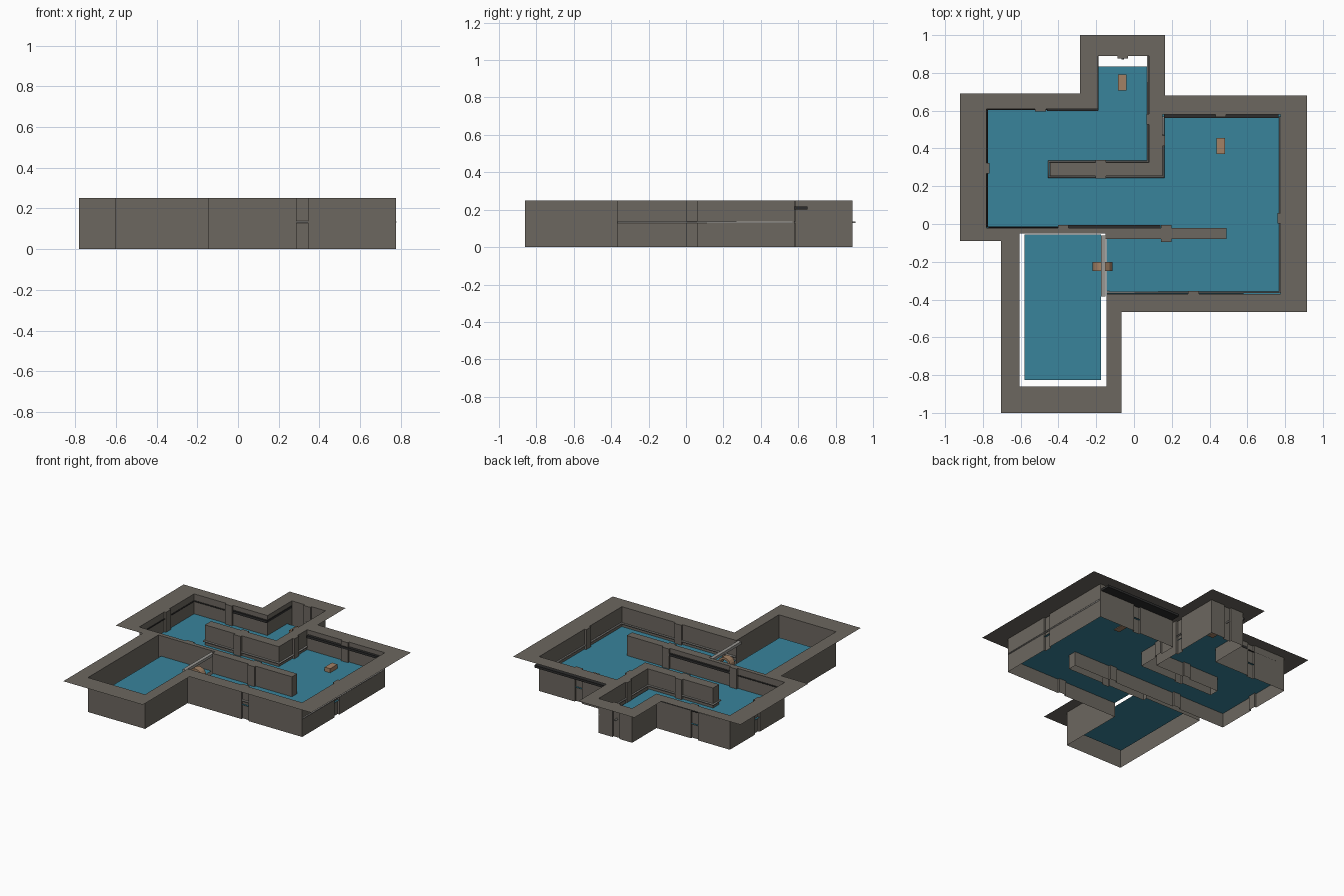
import bpy, bmesh, math
from mathutils import Vector

if "Cube" in bpy.data.objects:
    bpy.data.objects.remove(bpy.data.objects["Cube"])

H, WATER = 0.25, 0.105


def mat(name, rgb):
    m = bpy.data.materials.new(name)
    m.diffuse_color = (*rgb, 1)
    m.use_nodes = True
    m.node_tree.nodes["Principled BSDF"].inputs["Base Color"].default_value = m.diffuse_color
    return m


STONE = mat("stone", (0.15, 0.135, 0.115))
TEAL = mat("water", (0.04, 0.23, 0.33))
WOOD = mat("wood", (0.36, 0.22, 0.13))
DARK = mat("dark_metal", (0.025, 0.025, 0.025))
LIGHT = mat("light_metal", (0.32, 0.31, 0.29))


def finish(name, bm, m):
    me = bpy.data.meshes.new(name)
    bm.to_mesh(me)
    bm.free()
    me.materials.append(m)
    ob = bpy.data.objects.new(name, me)
    bpy.context.collection.objects.link(ob)
    return ob


def fill(name, loops, z, m):
    """Flat sheet bounded by one or more closed outlines."""
    bm = bmesh.new()
    for pts in loops:
        vs = [bm.verts.new((x, y, z)) for x, y in pts]
        for i in range(len(vs)):
            bm.edges.new((vs[i - 1], vs[i]))
    bmesh.ops.triangle_fill(bm, edges=bm.edges[:], use_beauty=True,
                            use_dissolve=False, normal=(0, 0, 1))
    for f in bm.faces:
        f.normal_update()
        if f.normal.z < 0:
            f.normal_flip()
    return finish(name, bm, m)


def box(name, x0, x1, y0, y1, z0, z1, m):
    bm = bmesh.new()
    bmesh.ops.create_cube(bm, size=1)
    for v in bm.verts:
        v.co = ((x0 + x1) / 2 + v.co.x * (x1 - x0),
                (y0 + y1) / 2 + v.co.y * (y1 - y0),
                (z0 + z1) / 2 + v.co.z * (z1 - z0))
    return finish(name, bm, m)


def pipe(name, pts, z, r, m):
    cu = bpy.data.curves.new(name, 'CURVE')
    cu.dimensions = '3D'
    cu.bevel_depth, cu.bevel_resolution = r, 1
    cu.use_fill_caps = True
    sp = cu.splines.new('POLY')
    sp.points.add(len(pts) - 1)
    for p, (x, y) in zip(sp.points, pts):
        p.co = (x, y, z, 1)
    cu.materials.append(m)
    ob = bpy.data.objects.new(name, cu)
    bpy.context.collection.objects.link(ob)
    return ob


# Room outline, clockwise, rooms on the right-hand side
room = [(-.78, .61), (-.19, .61), (-.19, .89), (.08, .89), (.08, .325),
        (-.445, .325), (-.445, .255), (.15, .255), (.15, .58), (.775, .58),
        (.775, -.37), (-.145, -.37), (-.145, -.86), (-.605, -.86),
        (-.605, -.05), (-.15, -.05), (-.15, -.08), (.49, -.08), (.49, -.02),
        (-.78, -.02)]
rim = [(-.92, .69), (-.285, .69), (-.285, 1), (.165, 1), (.165, .68),
       (.915, .68), (.915, -.465), (-.065, -.465), (-.065, -1), (-.705, -1),
       (-.705, -.09), (-.92, -.09)]

# Pillars: wall index -> positions along that wall, bumped into the room
pillars = {0: [-.495], 2: [-.06], 3: [.555], 4: [-.175], 6: [-.175], 7: [.44],
           8: [.46], 9: [.03], 10: [.315], 16: [.17], 18: [.17, -.375], 19: [.295]}
path = []
for i, p in enumerate(room):
    a, b = Vector(p), Vector(room[(i + 1) % len(room)])
    d = (b - a).normalized()
    n = Vector((d.y, -d.x)) * .014
    path.append(a)
    for c in pillars.get(i, []):
        mid = Vector((c, a.y)) if abs(d.x) > .5 else Vector((a.x, c))
        s, e = mid - d * .028, mid + d * .028
        path += [s, s + n, e + n, e]

# Walls
bm = bmesh.new()
lo = [bm.verts.new((x, y, 0)) for x, y in path]
hi = [bm.verts.new((x, y, H)) for x, y in path]
for i in range(len(path)):
    bm.faces.new((lo[i - 1], hi[i - 1], hi[i], lo[i])).normal_flip()
finish("walls", bm, STONE)
fill("wall_top_rim", [rim, path], H, STONE)

# Water sheets
main = room[:2] + [(-.19, .835), (.07, .835), (.07, .325)] + room[5:12] + \
    [(-.145, -.08)] + room[17:]
fill("main_water", [main], WATER, TEAL)
fill("side_pool_water", [[(-.58, -.825), (-.175, -.825), (-.175, -.055),
                          (-.58, -.055)]], WATER, TEAL)

# Light pipes just above the water
pipe("outer_wall_pipe", [(.773, .57), (.773, -.362), (-.145, -.362)], .133, .006, LIGHT)
pipe("inner_wall_pipe", [(.074, .89), (.074, .331), (-.451, .331), (-.451, .249),
                         (.156, .249), (.156, .57)], .133, .006, LIGHT)
pipe("pipe_stub", [(-.06, .87), (-.06, .905)], .133, .006, LIGHT)

# Dark ducts and cables high on the walls
box("back_duct", .16, .765, .56, .65, .2, .217, DARK)
box("left_duct", -.46, -.19, .597, .612, .2, .217, DARK)
box("alcove_duct", -.202, -.187, .6, .89, .2, .217, DARK)
box("divider_duct", -.35, .14, -.022, -.006, .2, .217, DARK)
pipe("left_cable", [(-.46, .607), (-.777, .607), (-.777, -.017), (-.35, -.017)],
     .2, .004, DARK)

# Doorway lintel with arch below it
box("door_lintel", -.175, -.15, -.385, -.06, .225, .245, LIGHT)
bm = bmesh.new()
rings = []
for k in range(9):
    t = math.pi * k / 8
    c, s = math.cos(t), math.sin(t)
    rings.append([bm.verts.new((-.167 + r * c, y, .145 + r * s))
                  for r, y in ((.052, -.25), (.052, -.2), (.036, -.2), (.036, -.25))])
for a, b in zip(rings, rings[1:]):
    for j in range(4):
        bm.faces.new((a[j - 1], a[j], b[j], b[j - 1]))
bm.faces.new(rings[0])
bm.faces.new(rings[-1])
bmesh.ops.recalc_face_normals(bm, faces=bm.faces[:])
finish("door_arch", bm, WOOD)

# Floating planks
for i, (x, y) in enumerate([(-.062, .75), (.46, .412)]):
    box(f"floating_crate_{i + 1}", x - .022, x + .022, y - .042, y + .042, .1, .135, WOOD)
